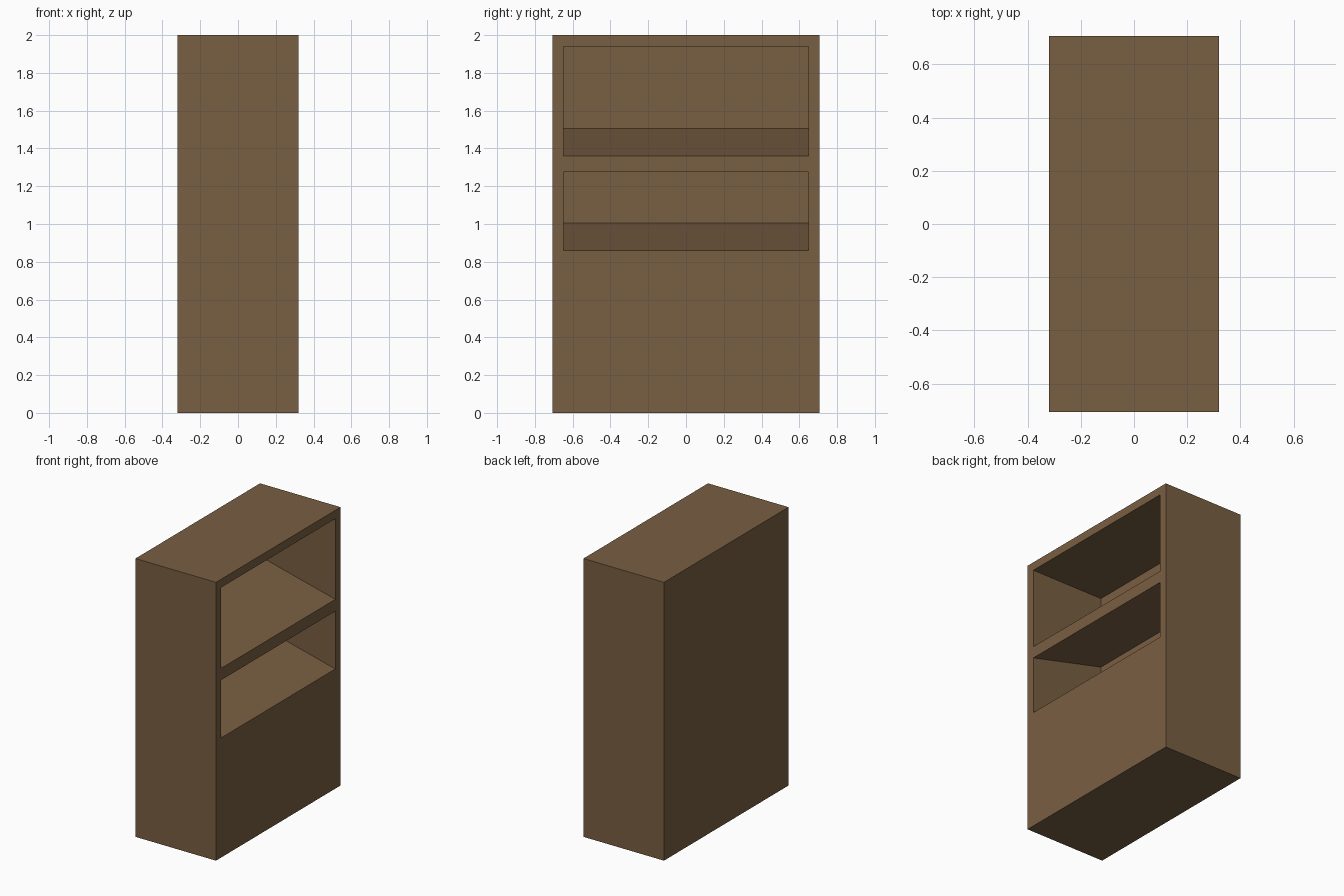
import bpy
import bmesh

if "Cube" in bpy.data.objects:
    bpy.data.objects.remove(bpy.data.objects["Cube"])

HALF_X, HALF_Y, HEIGHT = 0.32, 0.707, 2.0   # outer cabinet
INNER_Y = 0.648                             # half width of the openings
BACK_X = -0.26                              # inner face of the back panel
SLOPE = 0.25                                # shelf rise per unit of depth

wood = bpy.data.materials.new("brown wood")
wood.diffuse_color = (0.191, 0.114, 0.0545, 1.0)
wood.use_nodes = True
wood.node_tree.nodes["Principled BSDF"].inputs["Base Color"].default_value = wood.diffuse_color


def prism(name, profile, half_y):
    """Extrude an (x, z) profile along y."""
    bm = bmesh.new()
    face = bm.faces.new([bm.verts.new((x, -half_y, z)) for x, z in profile])
    ext = bmesh.ops.extrude_face_region(bm, geom=[face])
    verts = [g for g in ext["geom"] if isinstance(g, bmesh.types.BMVert)]
    bmesh.ops.translate(bm, verts=verts, vec=(0, 2 * half_y, 0))
    bmesh.ops.recalc_face_normals(bm, faces=bm.faces)
    mesh = bpy.data.meshes.new(name)
    bm.to_mesh(mesh)
    bm.free()
    mesh.materials.append(wood)
    obj = bpy.data.objects.new(name, mesh)
    bpy.context.collection.objects.link(obj)
    return obj


def sloped(z_front, x, slope):
    """Height at depth x of a board that meets the front at z_front."""
    return z_front + (HALF_X - x) * slope


# Solid outer body
cabinet = prism("cabinet_body", [(-HALF_X, 0), (HALF_X, 0),
                                 (HALF_X, HEIGHT), (-HALF_X, HEIGHT)], HALF_Y)

# Openings with tilted shelves: name, floor height, ceiling height, ceiling slope
out_x = HALF_X + 0.1
for name, floor, ceiling, tilt in (("upper_opening", 1.36, 1.94, 0.0),
                                   ("lower_opening", 0.86, 1.275, SLOPE)):
    cutter = prism(name, [(out_x, sloped(floor, out_x, SLOPE)),
                          (out_x, sloped(ceiling, out_x, tilt)),
                          (BACK_X, sloped(ceiling, BACK_X, tilt)),
                          (BACK_X, sloped(floor, BACK_X, SLOPE))], INNER_Y)
    cutter.hide_render = True
    mod = cabinet.modifiers.new(name, "BOOLEAN")
    mod.operation = "DIFFERENCE"
    mod.solver = "EXACT"
    mod.object = cutter
    bpy.context.view_layer.objects.active = cabinet
    bpy.ops.object.modifier_apply(modifier=mod.name)
    bpy.data.objects.remove(cutter, do_unlink=True)
